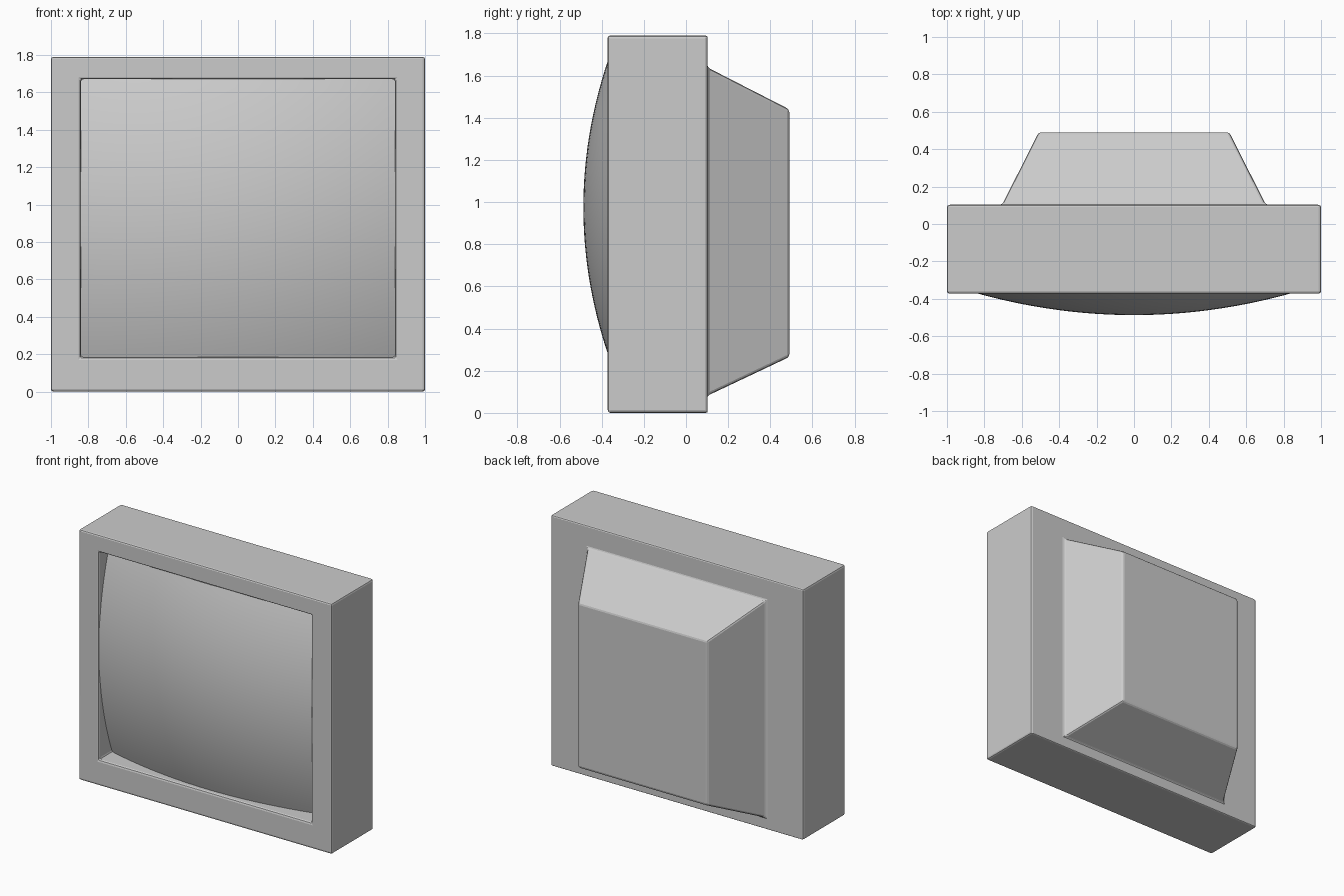
import bpy
import bmesh

cube = bpy.data.objects.get("Cube")
if cube:
    bpy.data.objects.remove(cube, do_unlink=True)

grey = bpy.data.materials.new("plain_grey")
grey.use_nodes = True
colour = (0.6, 0.6, 0.6, 1)
grey.diffuse_color = colour
grey.node_tree.nodes["Principled BSDF"].inputs["Base Color"].default_value = colour


def make_object(name, bm):
    bmesh.ops.recalc_face_normals(bm, faces=bm.faces)
    mesh = bpy.data.meshes.new(name)
    bm.to_mesh(mesh)
    bm.free()
    obj = bpy.data.objects.new(name, mesh)
    bpy.context.collection.objects.link(obj)
    mesh.materials.append(grey)
    return obj


def rectangle(bm, half_width, bottom, top, y):
    corners = [(-half_width, bottom), (half_width, bottom), (half_width, top), (-half_width, top)]
    return [bm.verts.new((x, y, z)) for x, z in corners]


# Casing: recess, front rim, outer box and tapered back lofted as one skin
bm = bmesh.new()
rings = [rectangle(bm, *r) for r in (
    (0.84, 0.185, 1.67, -0.10),
    (0.84, 0.185, 1.67, -0.372),
    (1.0, 0.0, 1.79, -0.372),
    (1.0, 0.0, 1.79, 0.103),
    (0.705, 0.082, 1.638, 0.103),
    (0.51, 0.265, 1.44, 0.49),
)]
for a, b in zip(rings, rings[1:]):
    for i in range(4):
        j = (i + 1) % 4
        bm.faces.new((a[i], a[j], b[j], b[i]))
bm.faces.new(rings[0])
bm.faces.new(rings[-1])
casing = make_object("casing", bm)
bevel = casing.modifiers.new("soft_edges", "BEVEL")
bevel.width = 0.013
bevel.segments = 2
bevel.limit_method = "ANGLE"
bevel.angle_limit = 0.4

# Screen: doubly curved sheet bulging out of the recess
bm = bmesh.new()
bmesh.ops.create_grid(bm, x_segments=32, y_segments=32, size=1)
peak = 0.975
for v in bm.verts:
    x = v.co.x * 0.842
    z = 0.9275 + v.co.y * 0.745
    v.co = (x, -0.487 + 0.165 * x * x + 0.24 * (z - peak) ** 2, z)
screen = make_object("screen", bm)
# The sheet must face the front
if screen.data.polygons[0].normal.y > 0:
    screen.data.flip_normals()
screen.data.shade_smooth()
